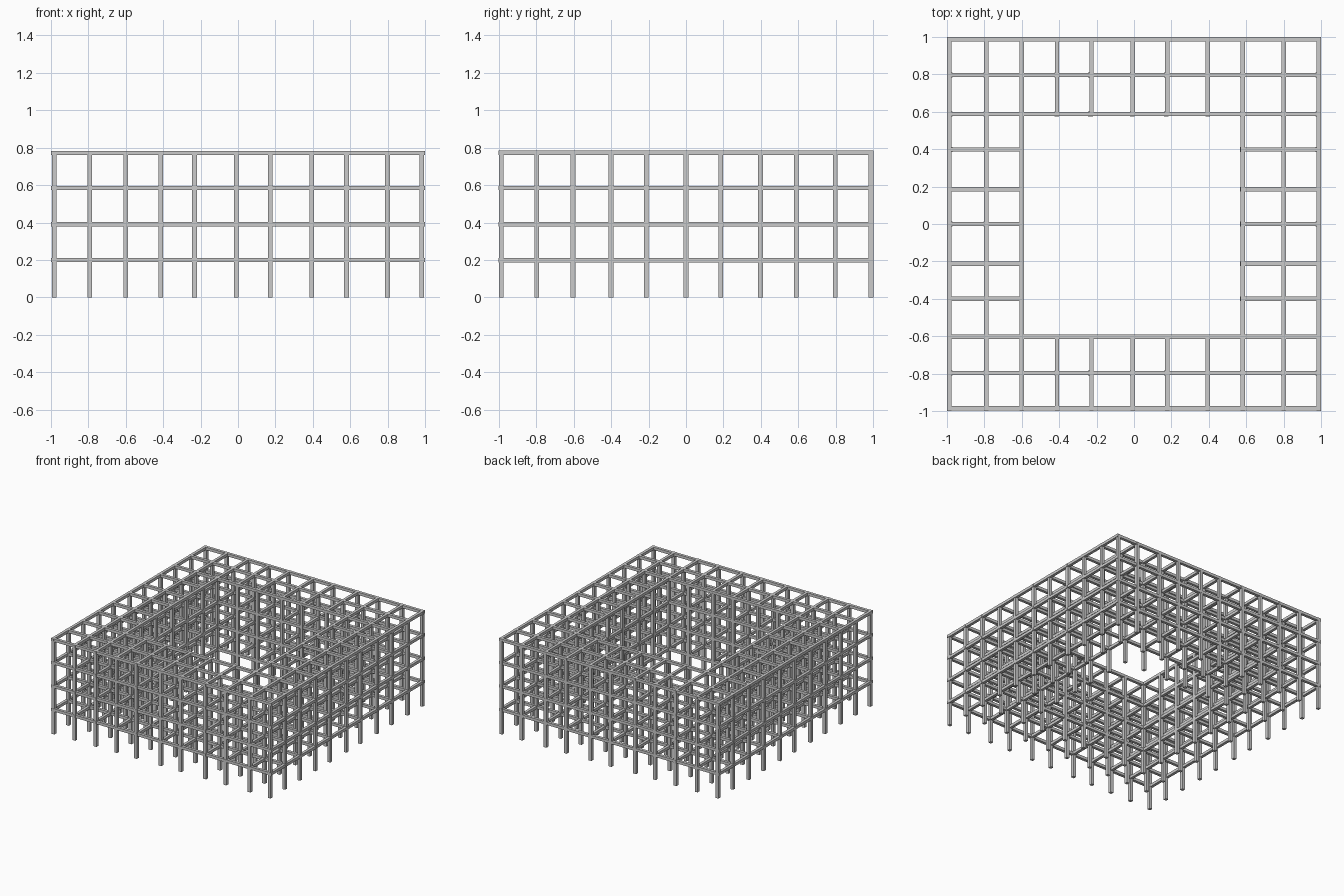
import bpy, bmesh
from mathutils import Matrix, Vector

if "Cube" in bpy.data.objects:
    bpy.data.objects.remove(bpy.data.objects["Cube"])

XB = [-0.987, -0.79, -0.60, -0.412, -0.227, -0.007, 0.178, 0.395, 0.582, 0.80, 0.987]
YB = [-0.985, -0.797, -0.603, -0.40, -0.212, 0.0, 0.185, 0.398, 0.588, 0.797, 0.987]
XC = [-0.982, -0.792, -0.60, -0.413, -0.233, -0.010, 0.172, 0.395, 0.58, 0.799, 0.982]
LEVELS = [0.199, 0.391, 0.584, 0.772]
BEAM = 0.023
COL = 0.025
RING = (0, 1, 2, 8, 9, 10)


def add_box(bm, lo, hi):
    lo, hi = Vector(lo), Vector(hi)
    m = Matrix.Translation((lo + hi) / 2) @ Matrix.Diagonal((*(hi - lo), 1))
    bmesh.ops.create_cube(bm, size=1, matrix=m)


def finish(bm, name):
    mesh = bpy.data.meshes.new(name)
    bm.to_mesh(mesh)
    bm.free()
    bpy.context.collection.objects.link(bpy.data.objects.new(name, mesh))


# Columns at every grid node of the ring around the courtyard
bm = bmesh.new()
h = COL / 2
for i, x in enumerate(XC):
    for j, y in enumerate(YB):
        if i in RING or j in RING:
            add_box(bm, (x - h, y - h, 0), (x + h, y + h, LEVELS[-1] - 0.005))
finish(bm, "columns")


# Spans: full length along the ring, split in two across the courtyard
def spans(k, inner_lo, inner_hi):
    if k in RING:
        return [(-1, 1)]
    return [(-1, inner_lo), (inner_hi, 1)]


# Floor beams in both directions on each level
b = BEAM / 2
for n, z in enumerate(LEVELS, 1):
    bm = bmesh.new()
    for j, y in enumerate(YB):
        for s, e in spans(j, XB[2] + b, XB[8] - b):
            add_box(bm, (s, y - b, z - b), (e, y + b, z + b))
    finish(bm, f"long_beams_level_{n}")
    bm = bmesh.new()
    for i, x in enumerate(XB):
        for s, e in spans(i, YB[2] + b, YB[8] - b):
            add_box(bm, (x - b, s, z - b), (x + b, e, z + b))
    finish(bm, f"cross_beams_level_{n}")
